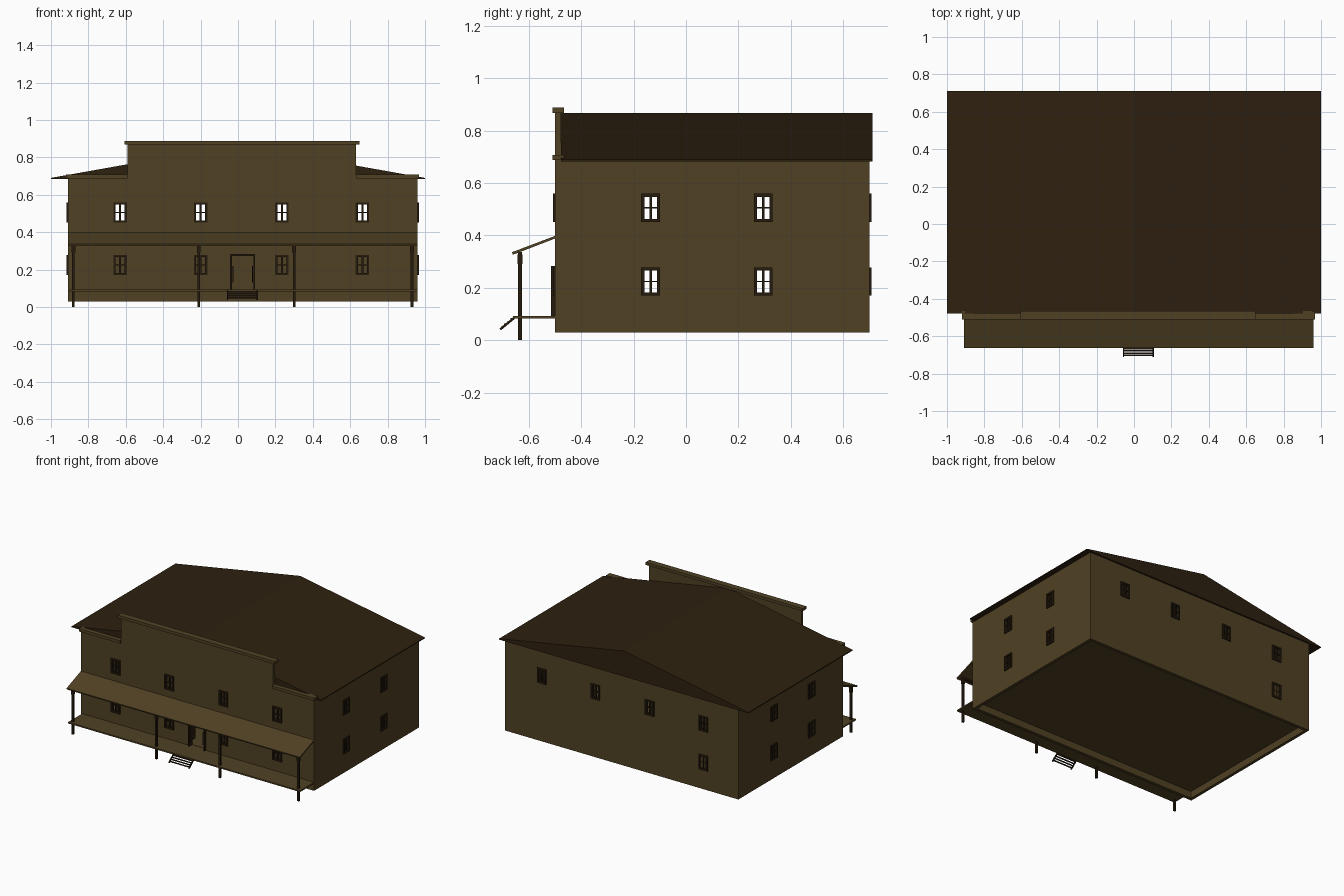
import bpy, bmesh, math
from mathutils import Vector

if "Cube" in bpy.data.objects:
    bpy.data.objects.remove(bpy.data.objects["Cube"])


def material(name, rgb):
    m = bpy.data.materials.new(name)
    m.diffuse_color = (*rgb, 1)
    m.use_nodes = True
    m.node_tree.nodes["Principled BSDF"].inputs["Base Color"].default_value = m.diffuse_color
    return m


WOOD = material("wall_brown", (0.080, 0.053, 0.017))
ROOF = material("roof_dark_brown", (0.027, 0.015, 0.005))
TRIM = material("trim_dark_brown", (0.019, 0.011, 0.004))

# Main dimensions
XL, XR = -0.91, 0.96          # side walls
YF, YB = -0.50, 0.70          # front and back walls
ZB, ZT = 0.03, 0.685          # wall bottom and eave
T = 0.022                     # wall thickness


def make_object(name, bm, mat):
    bmesh.ops.recalc_face_normals(bm, faces=bm.faces)
    me = bpy.data.meshes.new(name)
    bm.to_mesh(me)
    bm.free()
    me.materials.append(mat)
    ob = bpy.data.objects.new(name, me)
    bpy.context.collection.objects.link(ob)
    return ob


def add_box(bm, x, y, z):
    verts = bmesh.ops.create_cube(bm, size=1)["verts"]
    for v in verts:
        v.co = Vector([a + (b - a) * (c + 0.5) for (a, b), c in zip((x, y, z), v.co)])


def boxes(name, mat, *specs):
    bm = bmesh.new()
    for s in specs:
        add_box(bm, *s)
    return make_object(name, bm, mat)


def extrude(name, mat, points, axis, start, end):
    """Extrude a 2D outline along x (outline in y,z) or y (outline in x,z)."""
    bm = bmesh.new()
    place = (lambda p, d: (d, p[0], p[1])) if axis == "x" else (lambda p, d: (p[0], d, p[1]))
    f = bm.faces.new([bm.verts.new(place(p, start)) for p in points])
    new = bmesh.ops.extrude_face_region(bm, geom=[f])["geom"]
    shift = Vector(place((0, 0), end - start))
    bmesh.ops.translate(bm, vec=shift, verts=[g for g in new if isinstance(g, bmesh.types.BMVert)])
    return make_object(name, bm, mat)


# Window layout: (side, position along wall, centre height, has opening)
W, H = 0.036, 0.054
UP, LOW = 0.505, 0.224
FRONT_X = (-0.63, -0.20, 0.235, 0.665)
windows = [("front", x, z, True) for x in FRONT_X for z in (UP, LOW)]
windows += [("back", x, UP, True) for x in FRONT_X] + [("back", FRONT_X[0], LOW, False)]
windows += [(s, y, z, True) for s in ("left", "right") for y in (-0.135, 0.295) for z in (UP, LOW)]
PLANE = {"front": (YF, -1), "back": (YB, 1), "left": (XL, -1), "right": (XR, 1)}


def on_wall(side, u0, u1, z0, z1, out, inner):
    """Box spec on a wall face, reaching 'out' outwards and 'inner' inwards."""
    p, s = PLANE[side]
    d = tuple(sorted((p + s * out, p - s * inner)))
    u = (u0, u1)
    return (u, d, (z0, z1)) if side in ("front", "back") else (d, u, (z0, z1))


# Walls, with the false front standing above the roof
walls = [
    extrude("front_wall", WOOD, [(XL, ZB), (XR, ZB), (XR, 0.695), (0.63, 0.695), (0.63, 0.875),
                                 (-0.59, 0.875), (-0.59, 0.695), (XL, 0.695)], "y", YF, YF + T),
    boxes("back_wall", WOOD, ((XL, XR), (YB - T, YB), (ZB, ZT))),
    boxes("left_wall", WOOD, ((XL, XL + T), (YF + T, YB - T), (ZB, ZT))),
    boxes("right_wall", WOOD, ((XR - T, XR), (YF + T, YB - T), (ZB, ZT))),
]

# Cut window and door openings
holes = [on_wall(s, u - W + 0.006, u + W - 0.006, z - H + 0.006, z + H - 0.006, 0.05, 0.05)
         for s, u, z, is_open in windows if is_open]
holes.append(on_wall("front", -0.033, 0.083, 0.09, 0.275, 0.05, 0.05))
cutter = boxes("opening_cutter", TRIM, *holes)
cutter.hide_render = True
for wall in walls:
    mod = wall.modifiers.new("openings", "BOOLEAN")
    mod.operation, mod.solver, mod.object = "DIFFERENCE", "EXACT", cutter
    bpy.context.view_layer.objects.active = wall
    bpy.ops.object.modifier_apply(modifier=mod.name)
bpy.data.objects.remove(cutter)

# Window frames with mullion and crossbar
for i, (s, u, z, _) in enumerate(windows):
    b = 0.012
    boxes(f"{s}_window_{i}", TRIM,
          on_wall(s, u - W, u - W + b, z - H, z + H, 0.008, 0.015),
          on_wall(s, u + W - b, u + W, z - H, z + H, 0.008, 0.015),
          on_wall(s, u - W + b, u + W - b, z + H - b, z + H, 0.008, 0.015),
          on_wall(s, u - W + b, u + W - b, z - H, z - H + b, 0.008, 0.015),
          on_wall(s, u - 0.005, u + 0.005, z - H + b, z + H - b, 0.004, 0.012),
          on_wall(s, u - W + b, u + W - b, z - 0.0025, z + 0.0025, 0.003, 0.010))

# Door frame and open swing doors
boxes("door_frame", TRIM,
      on_wall("front", -0.042, -0.032, 0.092, 0.283, 0.015, 0.022),
      on_wall("front", 0.082, 0.092, 0.092, 0.283, 0.015, 0.022),
      on_wall("front", -0.032, 0.082, 0.272, 0.283, 0.015, 0.022))
for name, x in (("left_swing_door", -0.030), ("right_swing_door", 0.074)):
    boxes(name, TRIM, ((x, x + 0.006), (YF - 0.012, YF + 0.045), (0.13, 0.22)))

# Floor, roof and false front caps
boxes("floor", WOOD, ((XL + T, XR - T), (YF + T, YB - T), (0.08, 0.092)))
extrude("gable_roof", ROOF, [(-1, 0.683), (1, 0.683), (1, 0.69), (0, 0.868), (-1, 0.69)],
        "y", YF + T, 0.712)
CAP_Y = (-0.51, -0.466)
boxes("false_front_cap", WOOD, ((-0.608, 0.65), CAP_Y, (0.868, 0.888)))
boxes("left_front_cap", WOOD, ((-0.92, -0.59), CAP_Y, (0.687, 0.707)))
boxes("right_front_cap", WOOD, ((0.63, 0.968), CAP_Y, (0.687, 0.707)))

# Porch: sloping roof, beam, deck and posts
extrude("porch_roof", WOOD, [(YF, 0.398), (-0.664, 0.336), (-0.661, 0.326), (YF, 0.388)], "x", XL, XR)
boxes("porch_beam", TRIM, ((XL + 0.02, XR - 0.02), (-0.641, -0.627), (0.325, 0.337)))
boxes("porch_deck", WOOD, ((XL + 0.01, XR), (-0.66, YF), (0.082, 0.092)))
for i, x in enumerate((-0.88, -0.21, 0.30, 0.93)):
    boxes(f"porch_post_{i}", TRIM,
          ((x - 0.007, x + 0.007), (-0.641, -0.627), (0, 0.327)),
          ((x - 0.010, x + 0.010), (-0.644, -0.624), (0.29, 0.327)))

# Open slatted steps
for name, x in (("left_stringer", -0.06), ("right_stringer", 0.099)):
    extrude(name, TRIM, [(-0.655, 0.092), (-0.712, 0.045), (-0.706, 0.038), (-0.655, 0.080)],
            "x", x, x + 0.007)
for i in range(4):
    y, z = -0.666 - 0.012 * i, 0.081 - 0.0105 * i
    boxes(f"step_{i}", TRIM, ((-0.055, 0.101), (y - 0.004, y + 0.004), (z - 0.003, z + 0.003)))
